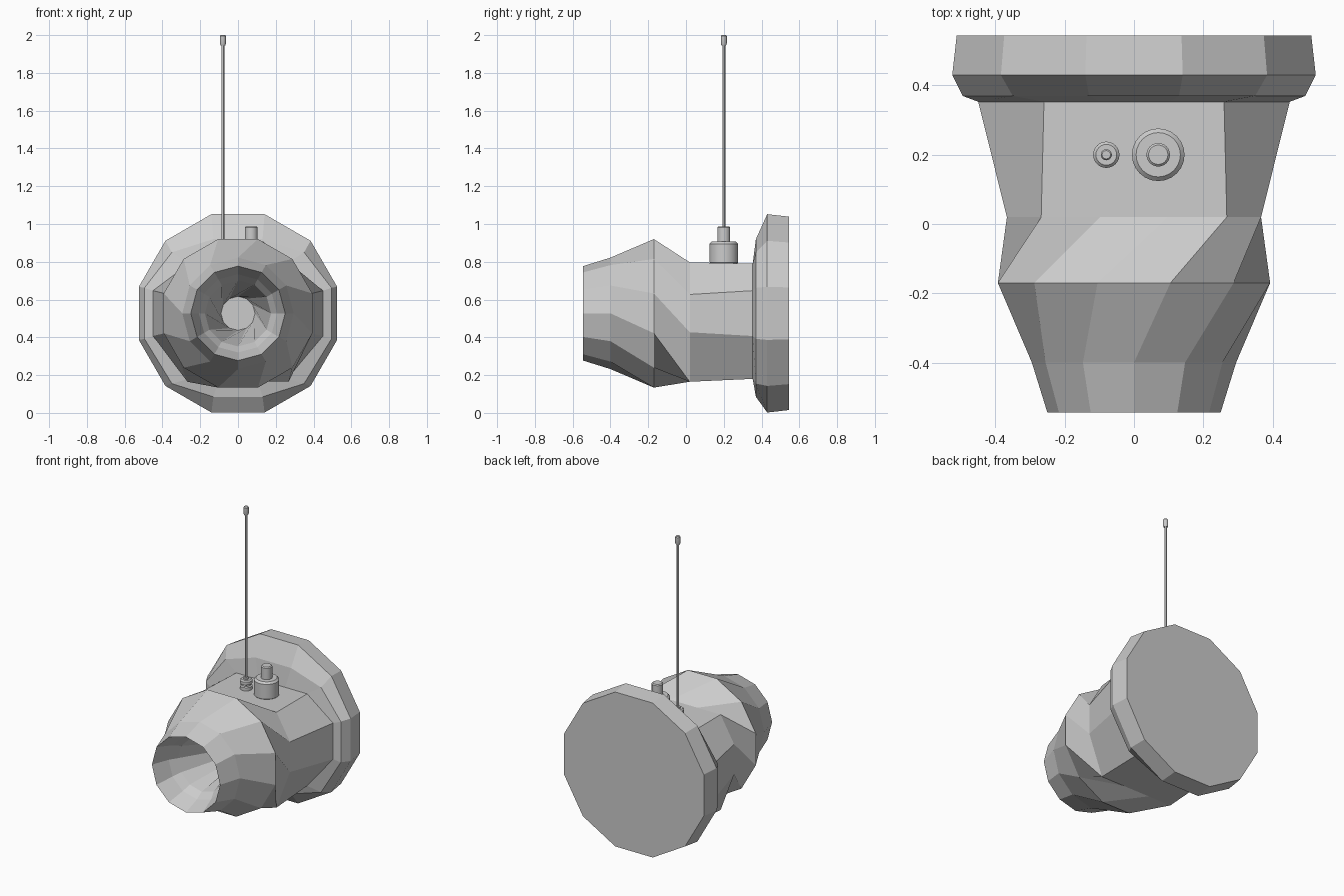
import bpy, bmesh, math

if "Cube" in bpy.data.objects:
    bpy.data.objects.remove(bpy.data.objects["Cube"])

CZ = 0.527  # height of the body axis


def ring(y, r, phase):
    """Regular 12-sided section around the body axis."""
    return [(r * math.cos(math.radians(phase + 30 * i)), y,
             CZ + r * math.sin(math.radians(phase + 30 * i))) for i in range(12)]


def flat_ring(y, side, half, corner, inner, top, bottom, drop=0.0):
    """12-point section with flattened top and bottom."""
    right = [(side, CZ + half), (corner, top - drop), (inner, top)]
    low = [(inner, bottom), (corner, bottom + drop), (side, CZ - half)]
    pts = right + [(-x, z) for x, z in reversed(right)]
    pts += [(-x, z) for x, z in reversed(low)] + low
    return [(x, y, z) for x, z in pts]


def finish(bm, name):
    bmesh.ops.recalc_face_normals(bm, faces=bm.faces[:])
    me = bpy.data.meshes.new(name)
    bm.to_mesh(me)
    bm.free()
    ob = bpy.data.objects.new(name, me)
    bpy.context.collection.objects.link(ob)
    return ob


def loft(name, rings):
    bm = bmesh.new()
    loops = [[bm.verts.new(p) for p in r] for r in rings]
    for a, b in zip(loops, loops[1:]):
        for i in range(len(a)):
            j = (i + 1) % len(a)
            bm.faces.new((a[i], a[j], b[j], b[i]))
    bm.faces.new(loops[0])
    bm.faces.new(loops[-1])
    return finish(bm, name)


def turned(name, x, y, profile, n=24):
    """Upright turned part from (radius, z) pairs, smooth sides."""
    ob = loft(name, [[(x + r * math.cos(2 * math.pi * i / n),
                       y + r * math.sin(2 * math.pi * i / n), z)
                      for i in range(n)] for r, z in profile])
    bpy.ops.object.select_all(action='DESELECT')
    ob.select_set(True)
    bpy.context.view_layer.objects.active = ob
    bpy.ops.object.shade_smooth_by_angle(angle=math.radians(30))
    return ob


# Body: rear flange, flattened waist, twisted nose and recessed mouth
loft("body", [
    ring(0.545, 0.530, 15),
    ring(0.43, 0.5435, 15),
    flat_ring(0.37, 0.495, 0.135, 0.35, 0.13, 0.92, 0.085, 0.07),
    flat_ring(0.353, 0.45, 0.12, 0.26, 0.10, 0.79, 0.18),
    flat_ring(0.02, 0.367, 0.10, 0.268, 0.098, 0.797, 0.165),
    ring(-0.17, 0.407, 45),
    ring(-0.40, 0.295, 60),
    ring(-0.545, 0.25, 60),
    ring(-0.43, 0.207, 60),
    ring(-0.38, 0.175, 60),
    ring(-0.05, 0.09, 90),
])

# Control knob with its shaft
turned("knob", 0.07, 0.2, [(0.065, 0.785), (0.076, 0.797), (0.076, 0.895),
                           (0.064, 0.907), (0.034, 0.907), (0.034, 0.982),
                           (0.028, 0.988)])

# Antenna socket with a groove
turned("antenna_base", -0.08, 0.2, [(0.038, 0.785), (0.038, 0.815), (0.030, 0.820),
                                    (0.030, 0.828), (0.038, 0.833), (0.038, 0.852),
                                    (0.030, 0.860), (0.016, 0.860), (0.016, 0.87)])

# Antenna rod and tip
turned("antenna_rod", -0.08, 0.2, [(0.008, 0.80), (0.008, 1.96)], 12)
turned("antenna_tip", -0.08, 0.2, [(0.012, 1.945), (0.016, 1.955),
                                   (0.016, 1.995), (0.012, 2.0)], 16)
